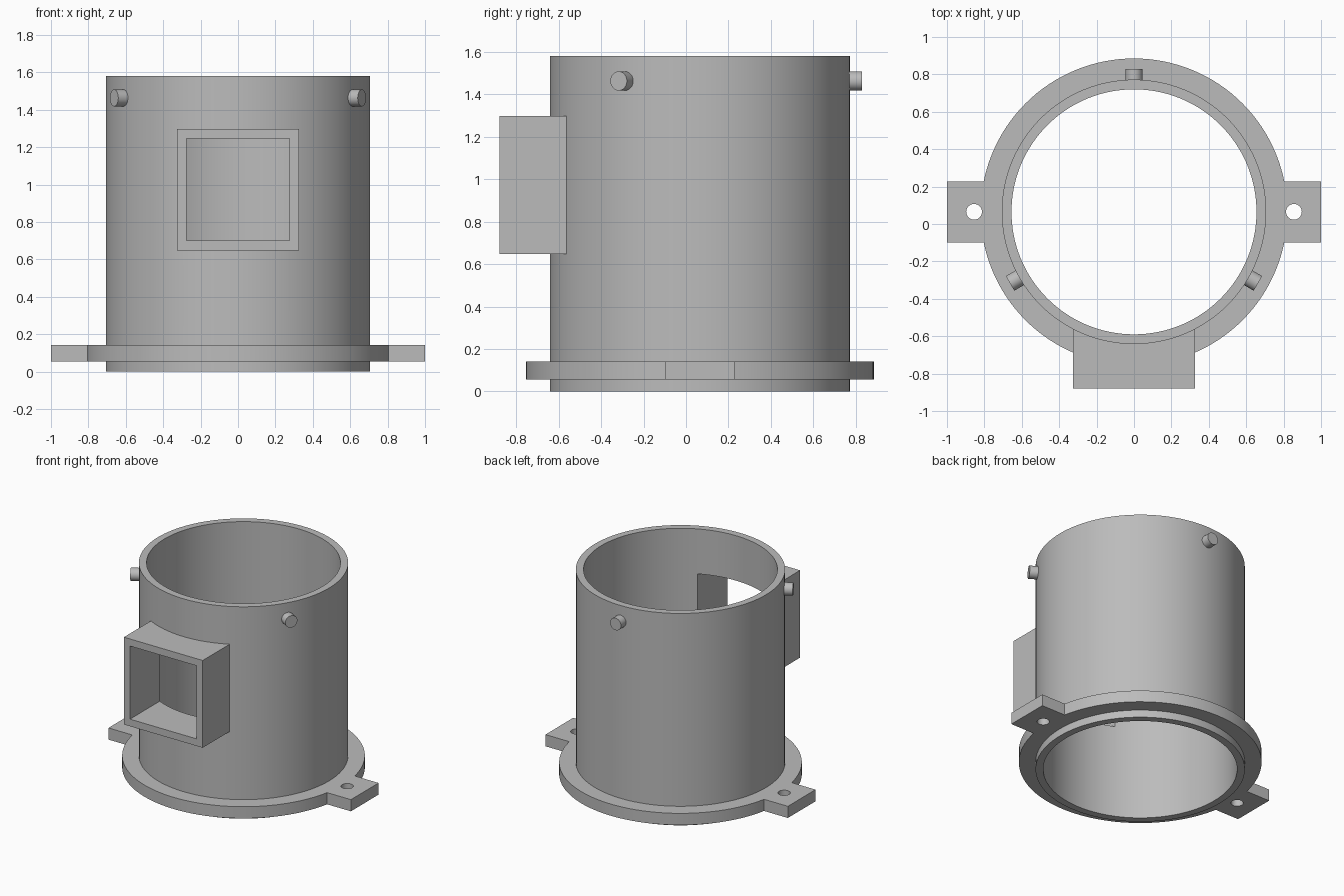
import bpy
import math
from mathutils import Vector

old = bpy.data.objects.get("Cube")
if old:
    bpy.data.objects.remove(old, do_unlink=True)

CY = 0.065                      # y of the tube axis
OUTER, INNER, HEIGHT = 0.707, 0.655, 1.58

grey = bpy.data.materials.new("plain grey")
grey.use_nodes = True
grey.diffuse_color = (0.5, 0.5, 0.5, 1)
grey.node_tree.nodes["Principled BSDF"].inputs["Base Color"].default_value = (0.5, 0.5, 0.5, 1)


def finish(name):
    obj = bpy.context.object
    obj.name = name
    obj.data.materials.append(grey)
    return obj


def cylinder(name, radius, z0, z1, x=0, sides=128):
    bpy.ops.mesh.primitive_cylinder_add(
        vertices=sides, radius=radius, depth=z1 - z0, location=(x, CY, (z0 + z1) / 2))
    return finish(name)


def box(name, low, high):
    low, high = Vector(low), Vector(high)
    bpy.ops.mesh.primitive_cube_add(size=1, location=(low + high) / 2)
    obj = finish(name)
    obj.scale = high - low
    bpy.ops.object.transform_apply(location=False, rotation=False, scale=True)
    return obj


def combine(target, tool, operation="DIFFERENCE"):
    tool.hide_render = True
    mod = target.modifiers.new(operation.title(), "BOOLEAN")
    mod.operation, mod.solver, mod.object = operation, "EXACT", tool
    bpy.ops.object.select_all(action="DESELECT")
    bpy.context.view_layer.objects.active = target
    target.select_set(True)
    bpy.ops.object.modifier_apply(modifier=mod.name)
    bpy.data.objects.remove(tool, do_unlink=True)


def smooth(obj):
    bpy.ops.object.select_all(action="DESELECT")
    bpy.context.view_layer.objects.active = obj
    obj.select_set(True)
    bpy.ops.object.shade_smooth_by_angle(angle=math.radians(30))


def window_cutter():
    return box("window_cutter", (-0.275, -1, 0.7), (0.275, -0.2, 1.245))


# Main open tube with the square window in front
tube = cylinder("tube", OUTER, 0, HEIGHT)
combine(tube, cylinder("bore_cutter", INNER, -0.1, HEIGHT + 0.1))
combine(tube, window_cutter())
smooth(tube)

# Mounting flange with two drilled side tabs
flange = cylinder("mounting_flange", 0.82, 0.055, 0.142)
combine(flange, box("side_tabs", (-1, CY - 0.163, 0.055), (1, CY + 0.163, 0.142)), "UNION")
combine(flange, cylinder("flange_bore_cutter", 0.69, -0.1, 0.3))
for side in (-1, 1):
    combine(flange, cylinder("bolt_hole_cutter", 0.042, -0.1, 0.3, side * 0.855, 48))
smooth(flange)

# Square duct that meets the curved wall
duct = box("front_duct", (-0.325, -0.88, 0.647), (0.325, -0.4, 1.298))
combine(duct, cylinder("duct_back_cutter", 0.69, 0.3, 1.5))
combine(duct, window_cutter())
smooth(duct)

# Three radial pins near the rim
for name, degrees in (("back_pin", 90), ("right_pin", 210), ("left_pin", 330)):
    angle = math.radians(degrees)
    reach = 0.725
    bpy.ops.mesh.primitive_cylinder_add(
        vertices=48, radius=0.045, depth=0.08,
        location=(reach * math.cos(angle), CY + reach * math.sin(angle), 1.463),
        rotation=(0, math.pi / 2, angle))
    smooth(finish(name))
